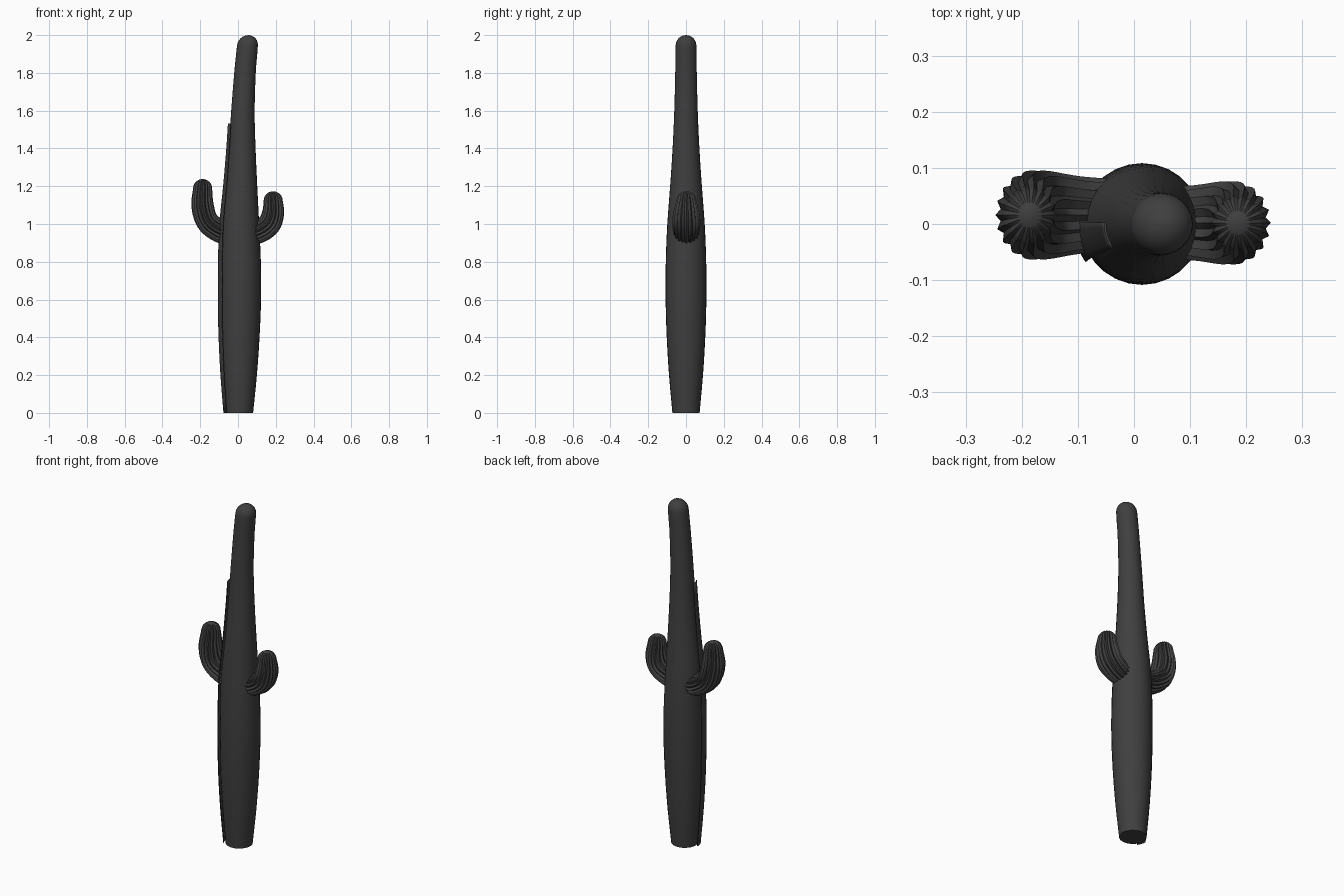
import bpy, bmesh, math
from mathutils import Vector

cube = bpy.data.objects.get("Cube")
if cube:
    bpy.data.objects.remove(cube, do_unlink=True)

mat = bpy.data.materials.new("charcoal")
mat.use_nodes = True
mat.diffuse_color = (0.05, 0.05, 0.05, 1)
bsdf = mat.node_tree.nodes["Principled BSDF"]
bsdf.inputs["Base Color"].default_value = mat.diffuse_color
bsdf.inputs["Roughness"].default_value = 0.9


def spline(points, steps):
    """Smooth curve through control rows (x, z, in-plane radius, side radius)."""
    p = [Vector(q) for q in points]
    p = [p[0] * 2 - p[1]] + p + [p[-1] * 2 - p[-2]]
    rows = []
    for a, b, c, d in zip(p, p[1:], p[2:], p[3:]):
        for i in range(steps):
            t = i / steps
            rows.append(0.5 * (2 * b + (c - a) * t + (2 * a - 5 * b + 4 * c - d) * t ** 2
                               + (3 * b - a - 3 * c + d) * t ** 3))
    return rows + [p[-2]]


def dome(rows, height, steps=6):
    """Extend the rows with a rounded tip."""
    end = rows[-1]
    way = Vector((end[0] - rows[-2][0], end[1] - rows[-2][1])).normalized()
    for i in range(1, steps + 1):
        a = math.radians(88) * i / steps
        pos = Vector((end[0], end[1])) + way * height * math.sin(a)
        rows.append(Vector((pos.x, pos.y, end[2] * math.cos(a), end[3] * math.cos(a))))
    return rows


def loft(name, rows, angles, y=0, level=False, groove=1, grow=0, closed=True, sharp=40):
    """Skin rings placed along the rows; every other point can sink into a groove."""
    bm = bmesh.new()
    rings = []
    for i, (x, z, rx, ry) in enumerate(rows):
        before, after = rows[max(i - 1, 0)], rows[min(i + 1, len(rows) - 1)]
        way = Vector((after[0] - before[0], after[1] - before[1])).normalized()
        nx, nz = (1, 0) if level else (way.y, -way.x)
        ring = []
        for k, a in enumerate(angles):
            s = groove if k % 2 else 1
            u, v = (rx * s + grow) * math.cos(a), (ry * s + grow) * math.sin(a)
            ring.append(bm.verts.new((x + nx * u, y + v, z + nz * u)))
        rings.append(ring)
    n = len(angles)
    for lo, hi in zip(rings, rings[1:]):
        for k in range(n if closed else n - 1):
            bm.faces.new((lo[k], lo[(k + 1) % n], hi[(k + 1) % n], hi[k]))
    if closed:
        bm.faces.new(rings[0])
        bm.faces.new(rings[-1])
    bmesh.ops.recalc_face_normals(bm, faces=bm.faces)
    mesh = bpy.data.meshes.new(name)
    bm.to_mesh(mesh)
    bm.free()
    mesh.materials.append(mat)
    obj = bpy.data.objects.new(name, mesh)
    bpy.context.collection.objects.link(obj)
    bpy.ops.object.select_all(action='DESELECT')
    obj.select_set(True)
    bpy.context.view_layer.objects.active = obj
    bpy.ops.object.shade_smooth_by_angle(angle=math.radians(sharp))
    return obj


def circle(n):
    return [2 * math.pi * k / n for k in range(n)]


# Trunk: a tall bulging column leaning slightly at the top
profile = [(0, .008, .072), (.2, .01, .09), (.4, .012, .102), (.6, .014, .108),
           (.8, .014, .107), (1, .013, .099), (1.2, .018, .084), (1.4, .022, .071),
           (1.6, .026, .062), (1.8, .037, .057), (1.9, .046, .056), (1.945, .05, .055)]
trunk_rows = spline([(x, z, r, r) for z, x, r in profile], 3)
loft("trunk", dome(list(trunk_rows), .055), circle(28), level=True)

# Loose strip of skin along the trunk's seam
seam_rows = [r for r in trunk_rows if r[1] < 1.55]
seam = loft("seam_strip", seam_rows, [math.radians(178 + 6 * k) for k in range(7)],
            level=True, grow=.013, closed=False)
thick = seam.modifiers.new("thickness", 'SOLIDIFY')
thick.thickness = .004

# Pleated arms curving out and up from the trunk
right_path = [(-.03, .945, .06, .065), (-.1, .965, .062, .07), (-.163, 1.015, .06, .08),
              (-.188, 1.1, .059, .076), (-.187, 1.19, .05, .056)]
left_path = [(.04, .945, .06, .065), (.11, .96, .062, .068), (.165, 1, .062, .075),
             (.186, 1.06, .058, .07), (.186, 1.125, .05, .053)]
for name, path, y in (("right_arm", right_path, .016), ("left_arm", left_path, .002)):
    loft(name, dome(spline(path, 5), .048), circle(36), y=y, groove=.85, sharp=25)
